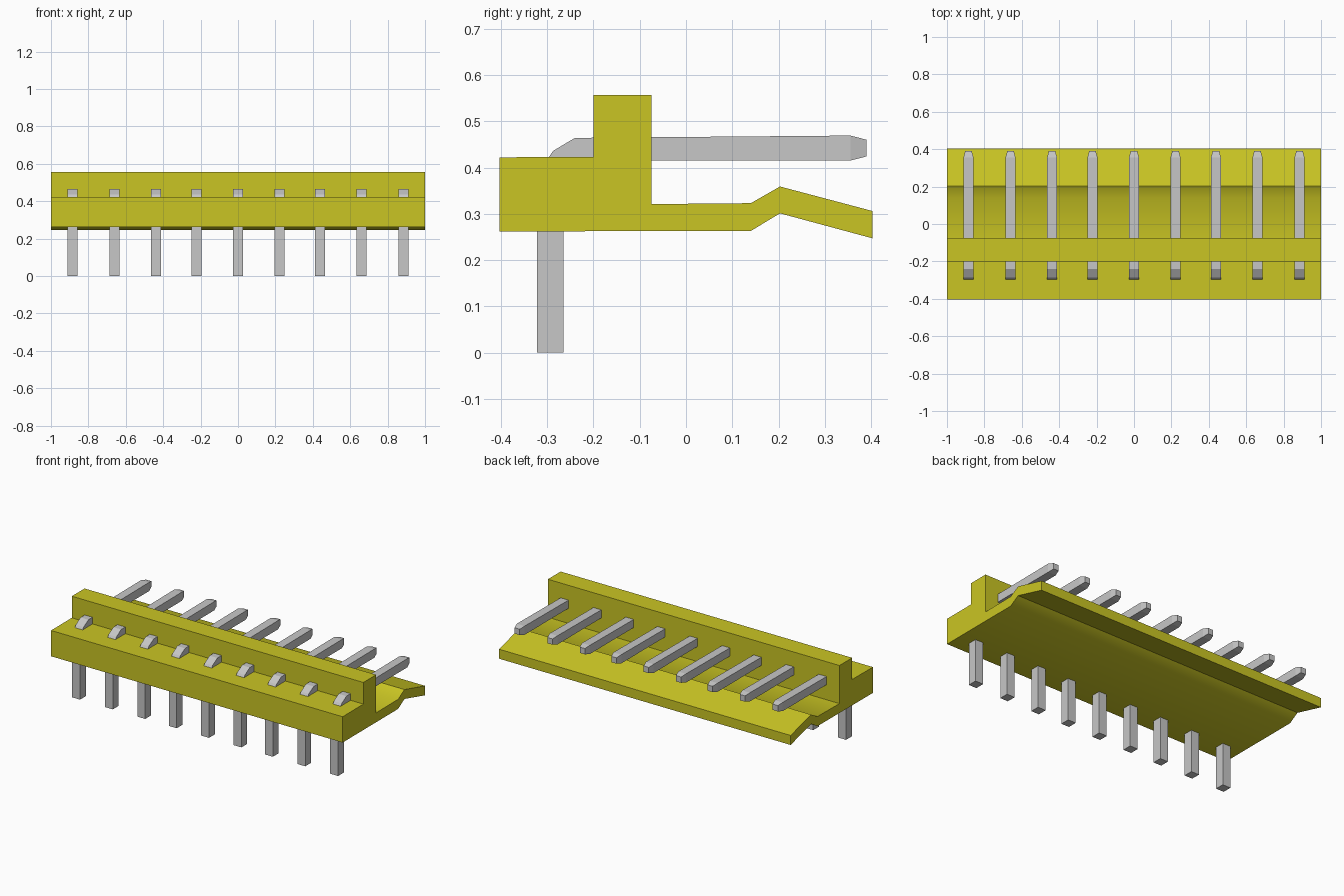
import bpy, bmesh
from math import radians

cube = bpy.data.objects.get("Cube")
if cube:
    bpy.data.objects.remove(cube, do_unlink=True)


def make_material(name, rgb):
    mat = bpy.data.materials.new(name)
    mat.use_nodes = True
    mat.diffuse_color = (*rgb, 1)
    bsdf = mat.node_tree.nodes["Principled BSDF"]
    bsdf.inputs["Base Color"].default_value = (*rgb, 1)
    return mat


def extrude_profile(name, profile, x, width, mat, tip_y=None, tip_scale=1):
    """Extrude a (y, z) outline along x, optionally narrowing the tip."""
    bm = bmesh.new()
    face = bm.faces.new([bm.verts.new((-width / 2, y, z)) for y, z in profile])
    new = bmesh.ops.extrude_face_region(bm, geom=[face])["geom"]
    moved = [v for v in new if isinstance(v, bmesh.types.BMVert)]
    bmesh.ops.translate(bm, verts=moved, vec=(width, 0, 0))
    if tip_y is not None:
        for v in bm.verts:
            if v.co.y > tip_y:
                v.co.x *= tip_scale
        # Tapered sides are no longer planar, so split them cleanly
        bmesh.ops.connect_verts_nonplanar(bm, angle_limit=radians(1), faces=bm.faces[:])
    bmesh.ops.recalc_face_normals(bm, faces=bm.faces[:])
    mesh = bpy.data.meshes.new(name)
    bm.to_mesh(mesh)
    bm.free()
    mesh.materials.append(mat)
    obj = bpy.data.objects.new(name, mesh)
    obj.location.x = x
    bpy.context.collection.objects.link(obj)
    return obj


yellow = make_material("yellow plastic", (0.59, 0.56, 0.017))
grey = make_material("pin metal", (0.57, 0.57, 0.57))

# Housing: front block, tall wall and bent rear flange
housing_outline = [
    (-0.403, 0.262), (-0.403, 0.422), (-0.2, 0.423), (-0.2, 0.557),
    (-0.075, 0.557), (-0.075, 0.321), (0.14, 0.323), (0.203, 0.359),
    (0.403, 0.306), (0.403, 0.247), (0.203, 0.301), (0.14, 0.263),
]
housing = extrude_profile("housing", housing_outline, 0, 2, yellow)
bpy.context.view_layer.objects.active = housing
housing.select_set(True)
bpy.ops.object.shade_smooth_by_angle(angle=radians(35))

# Right-angle pins: leg, rounded elbow and long tapered blade
pin_outline = [
    (-0.322, 0), (-0.265, 0), (-0.265, 0.39), (-0.24, 0.415),
    (0.355, 0.415), (0.39, 0.424), (0.39, 0.46), (0.355, 0.469),
    (-0.24, 0.464), (-0.287, 0.436), (-0.322, 0.385),
]
spacings = [0, 0.222, 0.438, 0.66, 0.885]
positions = [-x for x in spacings[:0:-1]] + spacings
for i, x in enumerate(positions, 1):
    extrude_profile(f"pin_{i}", pin_outline, x, 0.054, grey, tip_y=0.38, tip_scale=0.65)
